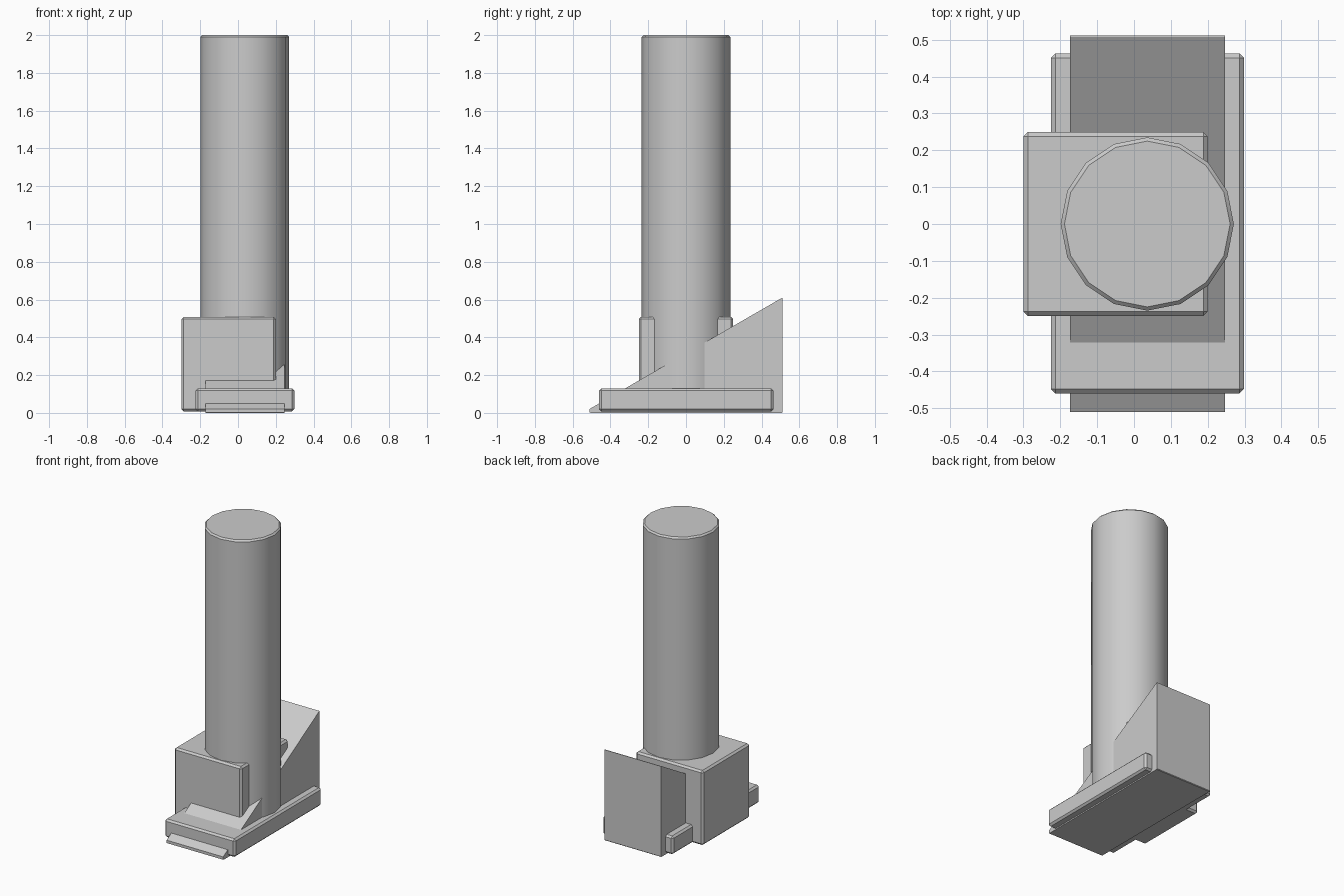
import bpy, bmesh, math
from mathutils import Matrix

if "Cube" in bpy.data.objects:
    bpy.data.objects.remove(bpy.data.objects["Cube"])


def finish(name, bm, bevel):
    """Chamfer hard edges and turn the bmesh into a named object."""
    bmesh.ops.recalc_face_normals(bm, faces=bm.faces)
    if bevel:
        hard = [e for e in bm.edges if e.calc_face_angle(0) > math.radians(30)]
        bmesh.ops.bevel(bm, geom=hard, offset=bevel, segments=1,
                        affect='EDGES', clamp_overlap=True)
    mesh = bpy.data.meshes.new(name)
    bm.to_mesh(mesh)
    bm.free()
    obj = bpy.data.objects.new(name, mesh)
    bpy.context.collection.objects.link(obj)
    return obj


def box(name, lo, hi, bevel):
    bm = bmesh.new()
    bmesh.ops.create_cube(bm, size=1)
    for v in bm.verts:
        v.co = [(a + b) / 2 + c * (b - a) for a, b, c in zip(lo, hi, v.co)]
    return finish(name, bm, bevel)


# Low plate and the square block around the post
box("base_plate", (-0.225, -0.46, 0.008), (0.298, 0.463, 0.13), 0.012)
box("square_block", (-0.30, -0.25, 0.008), (0.20, 0.25, 0.508), 0.012)

# Sloping wedge: side profile in (y, z) extruded along x
profile = [(-0.51, 0.002), (-0.505, 0), (0.508, 0), (0.512, 0.004),
           (0.512, 0.609), (0.508, 0.609), (-0.51, 0.021)]
bm = bmesh.new()
face = bm.faces.new([bm.verts.new((-0.173, y, z)) for y, z in profile])
ext = bmesh.ops.extrude_face_region(bm, geom=[face])
for v in ext["geom"]:
    if isinstance(v, bmesh.types.BMVert):
        v.co.x = 0.247
finish("ramp_wedge", bm, 0)

# Tall 16-sided post
bm = bmesh.new()
bmesh.ops.create_cone(bm, cap_ends=True, segments=16, radius1=0.235,
                      radius2=0.235, depth=1.992,
                      matrix=Matrix.Translation((0.036, 0, 1.004)))
post = finish("round_post", bm, 0.01)
bpy.ops.object.select_all(action='DESELECT')
post.select_set(True)
bpy.context.view_layer.objects.active = post
bpy.ops.object.shade_smooth_by_angle(angle=math.radians(30))
